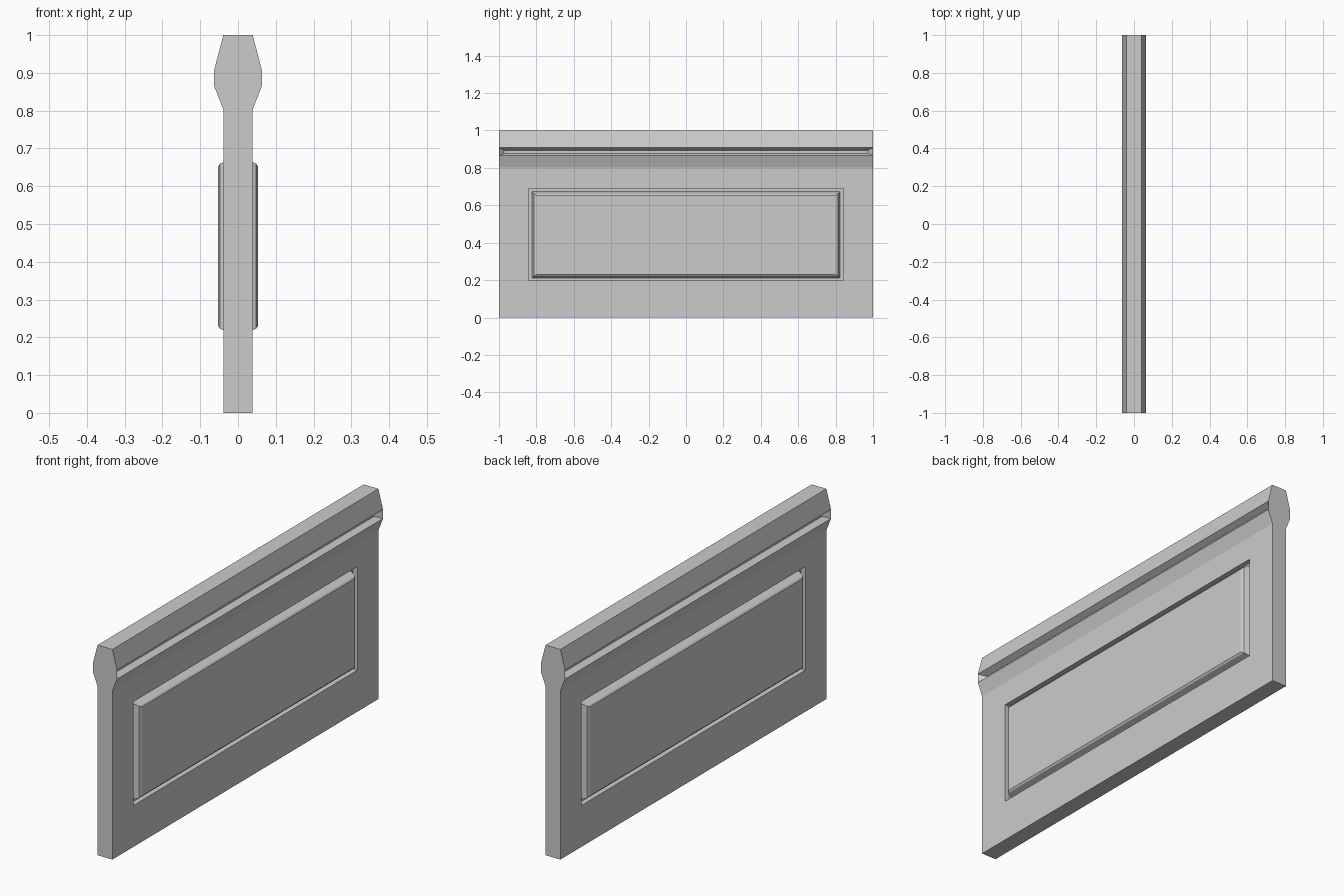
import bpy, bmesh

if "Cube" in bpy.data.objects:
    bpy.data.objects.remove(bpy.data.objects["Cube"])

T = 0.039    # half thickness of the wall
W = 0.063    # half thickness of the cap
NECK = 0.803


def add_rings(bm, rings, close=True):
    """Joins successive rectangles (x, half length, z low, z high)."""
    prev = None
    for x, y, z0, z1 in rings:
        cur = [bm.verts.new(p) for p in
               ((x, -y, z0), (x, y, z0), (x, y, z1), (x, -y, z1))]
        if prev:
            for i in range(4):
                j = (i + 1) % 4
                bm.faces.new((prev[i], prev[j], cur[j], cur[i]))
        prev = cur
    if close:
        bm.faces.new(prev)


def add_strip(bm, a, b):
    """One full length quad between two profile points (x, z)."""
    bm.faces.new([bm.verts.new(p) for p in
                  ((a[0], -1, a[1]), (a[0], 1, a[1]),
                   (b[0], 1, b[1]), (b[0], -1, b[1]))])


def add_ends(bm, profile):
    for y in (-1, 1):
        bm.faces.new([bm.verts.new((x, y, z)) for x, z in profile])


def finish(bm, name):
    """Mirrors the half across x = 0, welds it and makes the object."""
    bmesh.ops.remove_doubles(bm, verts=bm.verts[:], dist=1e-4)
    bmesh.ops.mirror(bm, geom=bm.verts[:] + bm.edges[:] + bm.faces[:],
                     axis='X', merge_dist=1e-4)
    bmesh.ops.remove_doubles(bm, verts=bm.verts[:], dist=1e-4)
    bmesh.ops.recalc_face_normals(bm, faces=bm.faces[:])
    me = bpy.data.meshes.new(name)
    bm.to_mesh(me)
    bm.free()
    ob = bpy.data.objects.new(name, me)
    bpy.context.collection.objects.link(ob)
    return ob


# Wall with a recess and a raised centre panel on both sides
bm = bmesh.new()
add_rings(bm, [(T, 1, 0, NECK),
               (T, 0.842, 0.197, 0.69),
               (0.015, 0.842, 0.197, 0.69),
               (0.015, 0.824, 0.211, 0.673),
               (0.047, 0.812, 0.222, 0.66),
               (0.053, 0.797, 0.23, 0.653)])
add_strip(bm, (0, 0), (T, 0))
add_ends(bm, [(0, 0), (T, 0), (T, NECK), (0, NECK)])
finish(bm, "panelled_wall")

# Cap rail with a tapered groove along each side
bm = bmesh.new()
cap = [(T, NECK), (W, 0.865), (W, 0.908), (T, 1), (0, 1)]
for a, b in ((0, 1), (2, 3), (3, 4)):
    add_strip(bm, cap[a], cap[b])
add_rings(bm, [(W, 1, 0.865, 0.908), (0.035, 0.972, 0.878, 0.894)])
add_ends(bm, [(0, NECK)] + cap)
finish(bm, "cap_rail")
